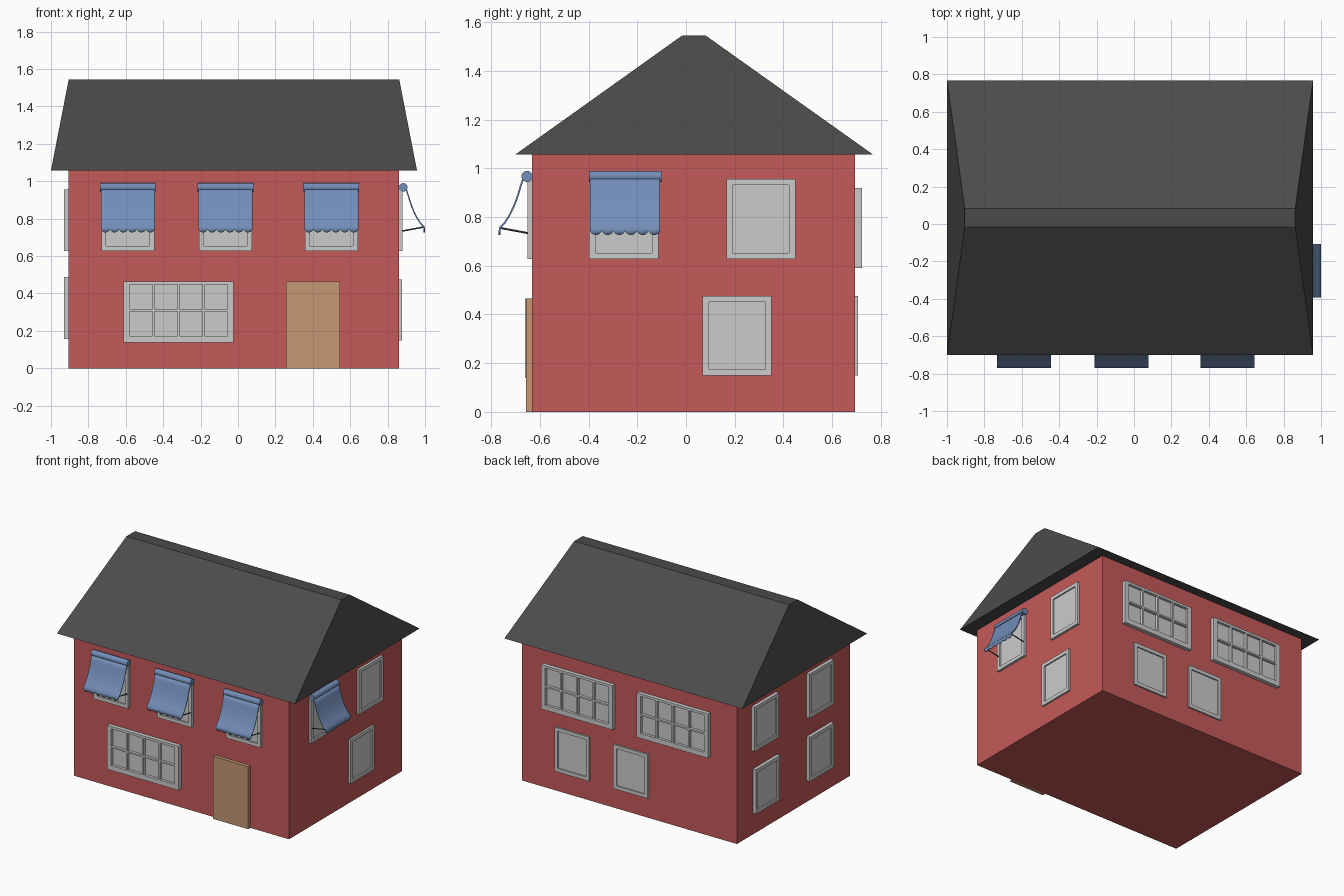
import bpy, bmesh, math
from mathutils import Matrix

if "Cube" in bpy.data.objects:
    bpy.data.objects.remove(bpy.data.objects["Cube"])

X0, X1, Y0, Y1, H = -0.905, 0.862, -0.632, 0.694, 1.058
# wall side -> (rotation, position of a point given the coordinate along the wall)
SIDES = {
    "front": (0, lambda a: (a, Y0, 0)),
    "right": (math.pi / 2, lambda a: (X1, a, 0)),
    "back": (math.pi, lambda a: (a, Y1, 0)),
    "left": (-math.pi / 2, lambda a: (X0, a, 0)),
}


def material(name, rgb):
    m = bpy.data.materials.new(name)
    m.diffuse_color = (*rgb, 1)
    m.use_nodes = True
    m.node_tree.nodes["Principled BSDF"].inputs["Base Color"].default_value = m.diffuse_color
    return m


RED = material("red_wall", (0.56, 0.10, 0.10))
DARK = material("dark_roof", (0.07, 0.07, 0.07))
BLUE = material("blue_fabric", (0.17, 0.27, 0.48))
WOOD = material("door_wood", (0.56, 0.31, 0.17))
METAL = material("dark_metal", (0.06, 0.08, 0.12))


def finish(bm, name, mat=None, side=None, a=0):
    bmesh.ops.recalc_face_normals(bm, faces=bm.faces)
    me = bpy.data.meshes.new(name)
    bm.to_mesh(me)
    bm.free()
    ob = bpy.data.objects.new(name, me)
    bpy.context.collection.objects.link(ob)
    if mat:
        me.materials.append(mat)
    if side:
        ob.rotation_euler.z = SIDES[side][0]
        ob.location = SIDES[side][1](a)
    return ob


def box(name, x, y, z, mat):
    bm = bmesh.new()
    bmesh.ops.create_cube(bm, size=1)
    for v in bm.verts:
        v.co = [p[0] if c < 0 else p[1] for c, p in zip(v.co, (x, y, z))]
    return finish(bm, name, mat)


def cuts(lo, hi, edge_lo, edge_hi, n, bar):
    """Frame edges and pane edges along one axis."""
    lo2, hi2 = lo + edge_lo, hi - edge_hi
    w = (hi2 - lo2 - bar * (n - 1)) / n
    out = [lo]
    for i in range(n):
        s = lo2 + i * (w + bar)
        out += [s, s + w]
    return out + [hi]


def window(name, side, a, z0, z1, depth, big=False):
    if big:
        xs = cuts(-0.294, 0.294, 0.033, 0.033, 4, 0.012)
        zs = cuts(z0, z1, 0.036, 0.018, 2, 0.012)
        recess = 0.02
    else:
        xs = cuts(-0.142, 0.142, 0.026, 0.026, 1, 0)
        zs = cuts(z0, z1, 0.026, 0.026, 1, 0)
        recess = 0.01
    bm = bmesh.new()
    grid = [[bm.verts.new((x, -depth, z)) for x in xs] for z in zs]
    panes = []
    for j in range(len(zs) - 1):
        for i in range(len(xs) - 1):
            f = bm.faces.new((grid[j][i], grid[j][i + 1], grid[j + 1][i + 1], grid[j + 1][i]))
            if i % 2 and j % 2:
                panes.append(f)
    # sides of the frame run back into the wall
    rim = [e for e in bm.edges if e.is_boundary]
    r = bmesh.ops.extrude_edge_only(bm, edges=rim)
    for v in r["geom"]:
        if isinstance(v, bmesh.types.BMVert):
            v.co.y = 0.005
    # recessed panes
    r = bmesh.ops.extrude_discrete_faces(bm, faces=panes)
    for f in r["faces"]:
        for v in f.verts:
            v.co.y = -depth + recess
    return finish(bm, name, None, side, a)


def rod(name, p, q, r, seg, mat, side, a):
    from mathutils import Vector
    p, q = Vector(p), Vector(q)
    d = q - p
    bm = bmesh.new()
    m = Matrix.Translation((p + q) / 2) @ d.to_track_quat("Z", "Y").to_matrix().to_4x4()
    bmesh.ops.create_cone(bm, cap_ends=True, segments=seg, radius1=r, radius2=r, depth=d.length, matrix=m)
    return finish(bm, name, mat, side, a)


def smooth(ob):
    bpy.ops.object.select_all(action="DESELECT")
    ob.select_set(True)
    bpy.context.view_layer.objects.active = ob
    bpy.ops.object.shade_smooth_by_angle(angle=math.radians(35))


def awning(side, a, tag):
    # roller
    smooth(rod("awning_roller_" + tag, (-0.149, -0.021, 0.967), (0.149, -0.021, 0.967),
               0.023, 20, BLUE, side, a))
    # sagging cloth ending in a scalloped valance
    prof = [(-0.036, 0.962), (-0.048, 0.925), (-0.06, 0.885), (-0.075, 0.845),
            (-0.093, 0.808), (-0.113, 0.776), (-0.132, 0.757), (-0.134, 0.747)]
    n, lobes = 42, 6
    bm = bmesh.new()
    rows = []
    for y, z in prof + [(-0.134, None)]:
        row = []
        for i in range(n + 1):
            t = i / n
            zz = z if z else 0.742 - 0.016 * abs(math.sin(math.pi * lobes * t)) ** 0.7
            row.append(bm.verts.new((-0.144 + 0.288 * t, y, zz)))
        rows.append(row)
    for r0, r1 in zip(rows, rows[1:]):
        for i in range(n):
            bm.faces.new((r0[i], r0[i + 1], r1[i + 1], r1[i]))
    cloth = finish(bm, "awning_cloth_" + tag, BLUE, side, a)
    mod = cloth.modifiers.new("thickness", "SOLIDIFY")
    mod.thickness, mod.offset = 0.007, 0
    smooth(cloth)
    # front bar and the two support arms
    rod("awning_bar_" + tag, (-0.14, -0.128, 0.754), (0.14, -0.128, 0.754), 0.004, 8, METAL, side, a)
    for s, lr in ((-1, "left"), (1, "right")):
        rod(f"awning_arm_{lr}_{tag}", (s * 0.132, 0, 0.731), (s * 0.132, -0.13, 0.755),
            0.004, 8, METAL, side, a)


# body and door
box("walls", (X0, X1), (Y0, Y1), (0, H), RED)
box("door", (0.257, 0.545), (-0.658, Y0 + 0.005), (0, 0.465), WOOD)

# roof with sloping ends and a narrow flat ridge
bm = bmesh.new()
bmesh.ops.create_cube(bm, size=1)
for v in bm.verts:
    xr, yr, z = (((-1.0, 0.957), (-0.70, 0.767), H) if v.co.z < 0
                 else ((X0, X1), (-0.017, 0.082), 1.545))
    v.co = (xr[v.co.x > 0], yr[v.co.y > 0], z)
finish(bm, "roof", DARK)

# front windows with awnings
for i, x in enumerate((-0.589, -0.067, 0.499)):
    window(f"front_upper_window_{i}", "front", x, 0.627, 0.957, 0.02)
    awning("front", x, f"front_{i}")
window("front_wide_window", "front", -0.318, 0.138, 0.465, 0.03, True)

# right windows, one with an awning
window("right_upper_window_0", "right", -0.256, 0.627, 0.957, 0.018)
window("right_upper_window_1", "right", 0.308, 0.627, 0.957, 0.018)
window("right_lower_window", "right", 0.21, 0.148, 0.476, 0.014)
awning("right", -0.25, "side")

# back windows
for i, x in enumerate((0.391, -0.394)):
    window(f"back_wide_window_{i}", "back", x, 0.59, 0.92, 0.029, True)
for i, x in enumerate((0.445, -0.038)):
    window(f"back_lower_window_{i}", "back", x, 0.148, 0.476, 0.013)

# left windows
for i, (yu, yl) in enumerate(((0.379, 0.365), (-0.267, -0.267))):
    window(f"left_upper_window_{i}", "left", yu, 0.627, 0.957, 0.025)
    window(f"left_lower_window_{i}", "left", yl, 0.157, 0.487, 0.025)
